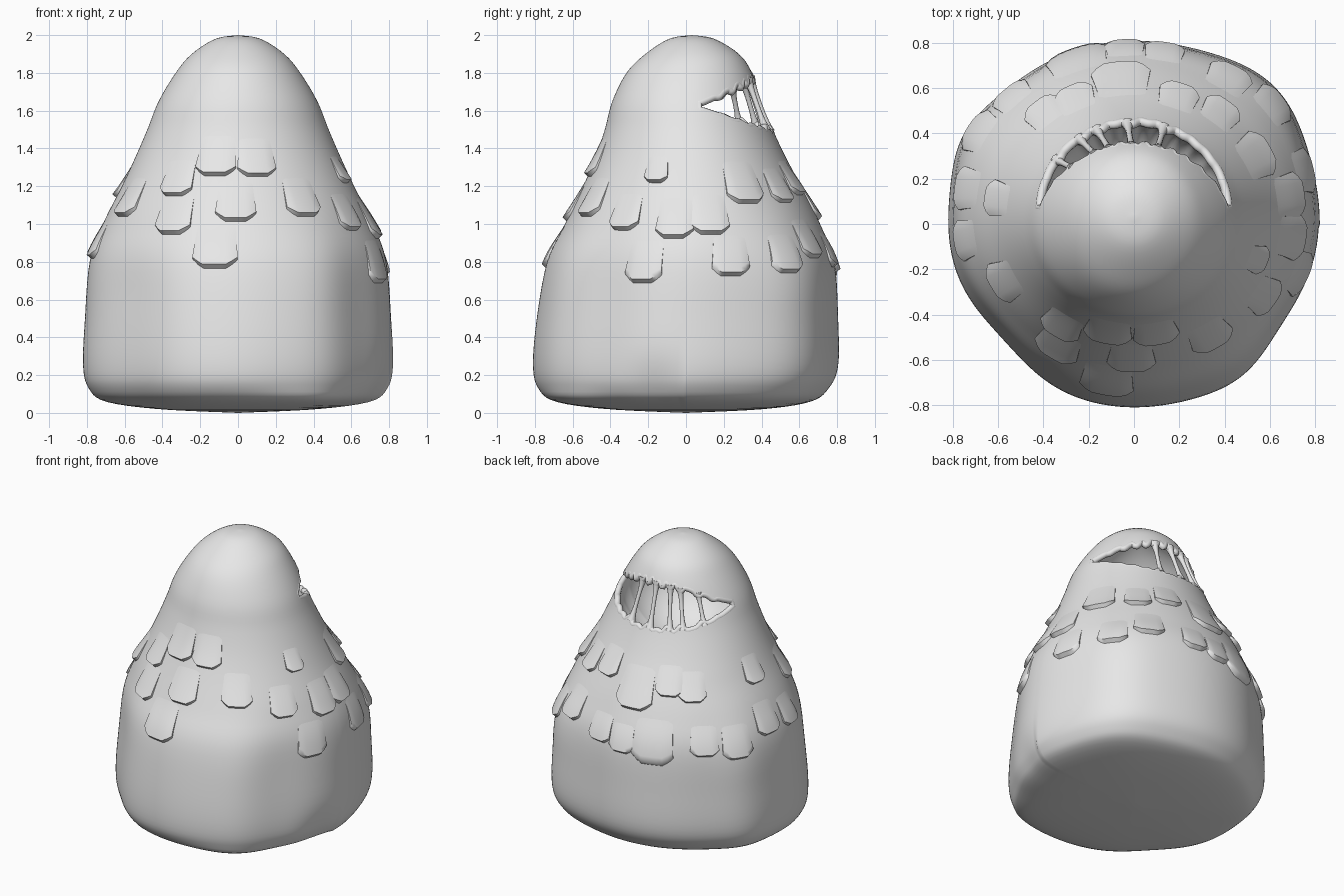
import bpy, bmesh
from math import sin, cos, pi, exp, radians
from mathutils import Vector

if "Cube" in bpy.data.objects:
    bpy.data.objects.remove(bpy.data.objects["Cube"])

gray = bpy.data.materials.new("plain_gray")
gray.use_nodes = True
gray.diffuse_color = (0.8, 0.8, 0.8, 1)
gray.node_tree.nodes["Principled BSDF"].inputs["Base Color"].default_value = (0.8, 0.8, 0.8, 1)

# Body profile from top to bottom: height, half width, front reach, back reach
PROFILE = [Vector(p) for p in (
    (2, 0, -.03, .03), (1.98, .12, .09, .15), (1.9, .245, .215, .28),
    (1.8, .33, .315, .35), (1.65, .42, .39, .405), (1.5, .48, .43, .46),
    (1.35, .545, .48, .53), (1.2, .615, .545, .61), (1, .715, .64, .71),
    (.8, .785, .735, .785), (.5, .81, .79, .805), (.25, .82, .81, .805),
    (.13, .79, .78, .755), (.06, .7, .68, .66), (.02, .42, .41, .41), (0, 0, 0, 0))]
LAST = len(PROFILE) - 1
# Soft corners and hollows of the lower body: azimuth, spread, strength
LUMPS = ((45, 20, .065), (152, 14, .04), (222, 20, -.055), (326, 17, -.035), (304, 14, .02))


def profile(t):
    """Smooth curve through the profile rows."""
    i = min(int(t), LAST - 1)
    f = t - i
    a, b = PROFILE[max(i - 1, 0)], PROFILE[i]
    c, d = PROFILE[i + 1], PROFILE[min(i + 2, LAST)]
    return b + (c - a) * (f / 2) + (a * 2 - b * 5 + c * 4 - d) * (f * f / 2) \
        + (b * 3 - a - c * 3 + d) * (f ** 3 / 2)


def row_at(z):
    """Profile position for a height."""
    low, high = 0, LAST
    for _ in range(22):
        mid = (low + high) / 2
        if profile(mid).x > z:
            low = mid
        else:
            high = mid
    return low


def bell(angle, centre, spread):
    return exp(-((angle - centre) / spread) ** 2)


def surface(angle, t, out=0):
    """Point on the body at an azimuth in degrees, pushed outwards if asked."""
    z, rx, front, back = profile(t)
    angle %= 360
    weight = max(0, min(1, (1.2 - z) / .6))
    weight *= weight * (3 - 2 * weight)
    k = 1 + weight * sum(s * bell(angle, c, w) for c, w, s in LUMPS)
    # Low dent beside the front corner, and the corner's fuller foot
    k += .06 * bell(angle, 300, 24) * bell(z, .04, .07)
    k -= .04 * bell(angle, 348, 12) * bell(z, .12, .16)
    a = radians(angle)
    normal = Vector((cos(a), sin(a), .4)).normalized()
    p = Vector((rx * k * cos(a), (back - front) / 2 + (back + front) / 2 * k * sin(a), z))
    return p + normal * out


# Mouth opening on the back, with sagging drips along both lips
START, END = 9, 171
STRANDS = (72, 92, 109, 120, 138)
DRIPS = (26, 40, 52, 62, 82, 100, 152)


def lip(angle, upper):
    s = sin(pi * (angle - START) / (END - START)) ** 1.1 if START < angle < END else 0
    strand = sum(bell(angle, a, 3) for a in STRANDS) * s
    drip = sum(bell(angle, a, 3) for a in DRIPS) * s
    if upper:
        return 1.645 + .16 * s - .04 * strand - .045 * drip
    return 1.61 - .135 * s + .04 * strand + .015 * drip


def finish(obj, angle):
    obj.data.materials.clear()
    obj.data.materials.append(gray)
    bpy.ops.object.select_all(action='DESELECT')
    obj.select_set(True)
    bpy.context.view_layer.objects.active = obj
    if obj.type == 'CURVE':
        bpy.ops.object.convert(target='MESH')
    bpy.ops.object.shade_smooth_by_angle(angle=radians(angle))


def mesh_object(name, bm, angle):
    bmesh.ops.remove_doubles(bm, verts=bm.verts, dist=1e-5)
    mesh = bpy.data.meshes.new(name)
    bm.to_mesh(mesh)
    bm.free()
    obj = bpy.data.objects.new(name, mesh)
    bpy.context.collection.objects.link(obj)
    finish(obj, angle)


def tube(name, points, radii, depth, closed=False):
    curve = bpy.data.curves.new(name, 'CURVE')
    curve.dimensions = '3D'
    curve.bevel_depth = depth
    curve.bevel_resolution = 3
    curve.use_fill_caps = True
    line = curve.splines.new('POLY')
    line.points.add(len(points) - 1)
    line.use_cyclic_u = closed
    for point, co, radius in zip(line.points, points, radii):
        point.co = (*co, 1)
        point.radius = radius
    obj = bpy.data.objects.new(name, curve)
    bpy.context.collection.objects.link(obj)
    finish(obj, 60)


# Body and mouth cavity: rows follow the lips, so the mouth is an open band
COLUMNS, ABOVE, BELOW, BOWL = 240, 18, 50, 14
STEP = 360 / COLUMNS


def skin(name, columns, inward):
    bm = bmesh.new()
    grid = [[bm.verts.new(p) for p in column] for column in columns]
    for j in range(COLUMNS):
        left, right = grid[j], grid[(j + 1) % COLUMNS]
        for i in range(len(left) - 1):
            if i == ABOVE and START <= j * STEP and (j + 1) * STEP <= END:
                continue
            face = bm.faces.new((left[i], left[i + 1], right[i + 1], right[i]))
            if inward:
                face.normal_flip()
    mesh_object(name, bm, 60)


outer, inner = [], []
for j in range(COLUMNS):
    angle = j * STEP
    top, bottom = row_at(lip(angle, True)), row_at(lip(angle, False))
    upper = [top * i / ABOVE for i in range(ABOVE + 1)]
    lower = [bottom + (LAST - bottom) * i / BELOW for i in range(BELOW + 1)]
    outer.append([surface(angle, t) for t in upper + lower])
    # The cavity follows the head inside and closes in a bowl below the lips
    edge = surface(angle, bottom, -.035)
    floor = Vector((0, .03, 1.22))
    bowl = []
    for i in range(BOWL + 1):
        turn = pi / 2 * i / BOWL
        p = floor.lerp(edge, cos(turn))
        p.z = edge.z + (floor.z - edge.z) * sin(turn)
        bowl.append(p)
    inner.append([surface(angle, t, -.035 * min(1, 4 * t / top)) - Vector((0, 0, .03 * (1 - t / top)))
                  for t in upper] + bowl)
skin("body", outer, False)
skin("mouth_cavity", inner, True)

# Rounded rim around the mouth
sweep = [START + (END - START) * i / 120 for i in range(121)]
rim = [surface(a, row_at(lip(a, True)), -.018) for a in sweep]
rim += [surface(a, row_at(lip(a, False)), -.018) for a in reversed(sweep)]
tube("mouth_rim", rim, [1] * len(rim), .02, True)

# Stretched strands across the mouth, thick at both ends
for angle in STRANDS:
    high = surface(angle, row_at(lip(angle, True) + .02), -.02)
    low = surface(angle + 1.5, row_at(lip(angle, False) - .02), -.02)
    steps = [i / 12 for i in range(13)]
    tube("mouth_strand", [high.lerp(low, f) for f in steps],
         [.5 + .6 * abs(2 * f - 1) ** 3 for f in steps], .026)

# Overlapping tabs on the body: azimuth, middle height, width
TABS = (
    (258, 1.36, .2), (280, 1.35, .19), (238, 1.24, .18), (241, 1.05, .2),
    (269, 1.12, .2), (301, 1.14, .19), (261, .89, .23), (208, 1.14, .19),
    (327, 1.06, .18), (340, 1.28, .13), (341, .8, .21), (352, 1.03, .2),
    (8, 1.05, .2), (16, .83, .2), (28, 1.22, .21), (40, .84, .19),
    (52, 1.2, .17), (71, 1.24, .17), (57, .92, .19), (95, 1.15, .24),
    (115, 1.21, .17), (129, 1.18, .17), (172, 1.22, .16),
    (80, .86, .17), (93, .83, .17), (109, .85, .27), (134, .86, .18),
    (150, .84, .2), (170, .93, .19), (188, .91, .18))
N = 9
bm = bmesh.new()
for azimuth, middle, width in TABS:
    height = width * 1.15
    _, rx, front, back = profile(row_at(middle))
    spread = width * 90 / pi / ((2 * rx + front + back) / 4)
    patch = []
    for i in range(-1, N + 1):
        v = max(0, min(1, i / (N - 1)))
        line = []
        for j in range(-1, N + 1):
            u = max(-1, min(1, 2 * j / (N - 1) - 1))
            border = i in (-1, N) or j in (-1, N)
            # Chamfered lower corners, soft sides and a lift that grows downwards
            drop = v * (1 - .16 * max(0, abs(u) - .55) / .45) + (.08 if i == N else 0)
            lift = -.02 if border else .031 * v ** 1.1 * (1 - .5 * u ** 4) - .003
            z = middle + .02 + height * (.5 - drop)
            line.append(bm.verts.new(surface(azimuth + u * spread * (.9 + .1 * v), row_at(z), lift)))
        patch.append(line)
    for i in range(N + 1):
        for j in range(N + 1):
            bm.faces.new((patch[i][j], patch[i + 1][j], patch[i + 1][j + 1], patch[i][j + 1]))
mesh_object("body_tabs", bm, 60)
